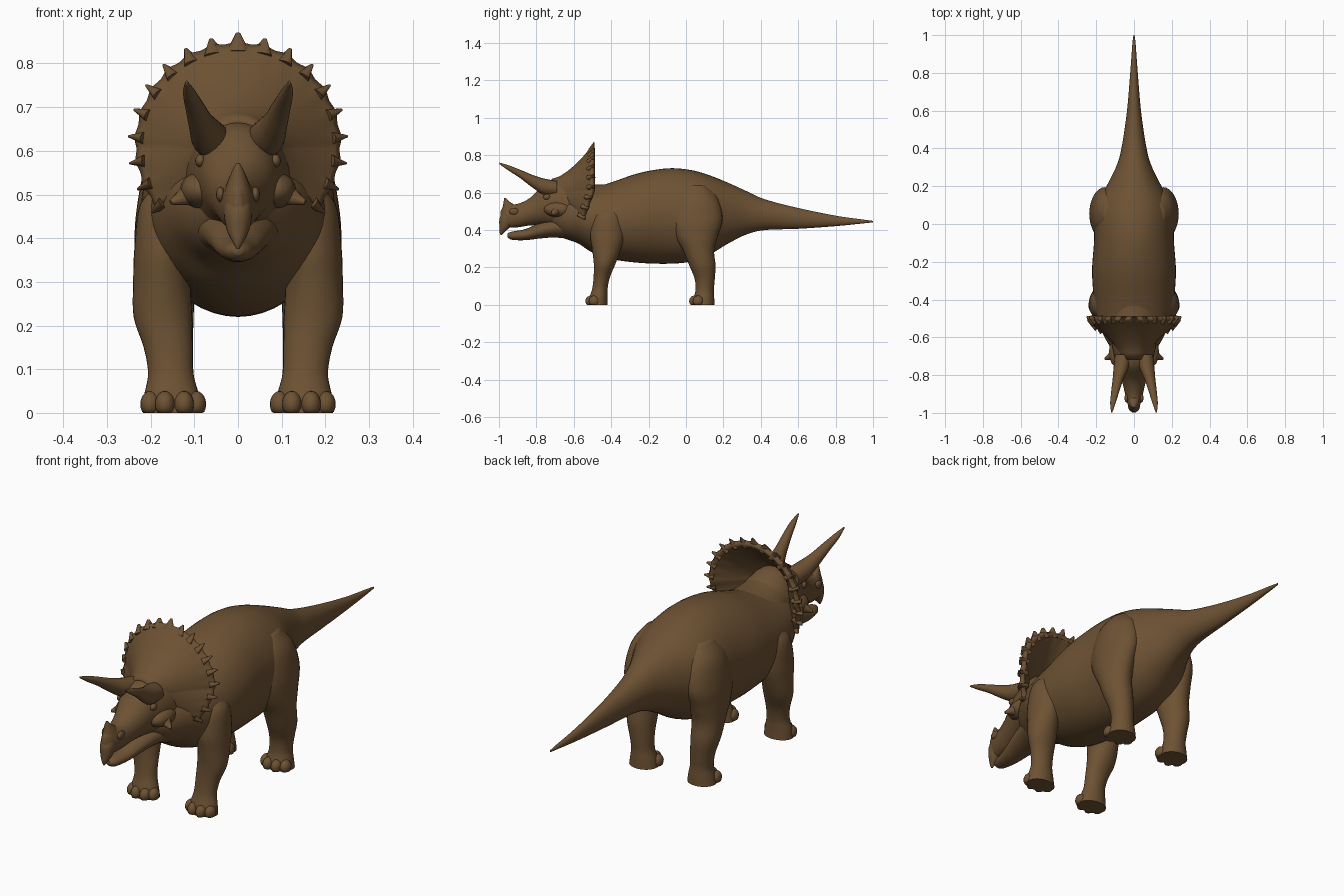
import bpy, bmesh, math
from mathutils import Vector, Matrix

cube = bpy.data.objects.get("Cube")
if cube:
    bpy.data.objects.remove(cube, do_unlink=True)

hide = bpy.data.materials.new("brown hide")
hide.use_nodes = True
hide.diffuse_color = (0.155, 0.085, 0.034, 1)
bsdf = hide.node_tree.nodes["Principled BSDF"]
bsdf.inputs["Base Color"].default_value = hide.diffuse_color
bsdf.inputs["Roughness"].default_value = 0.8


def finish(name, bm, mirror=False, angle=60):
    """Turn a bmesh into a smooth shaded object, optionally with a twin across x."""
    if mirror:
        twin = bmesh.ops.duplicate(bm, geom=bm.verts[:] + bm.edges[:] + bm.faces[:])["geom"]
        for v in twin:
            if isinstance(v, bmesh.types.BMVert):
                v.co.x = -v.co.x
    bmesh.ops.recalc_face_normals(bm, faces=bm.faces[:])
    mesh = bpy.data.meshes.new(name)
    bm.to_mesh(mesh)
    bm.free()
    mesh.materials.append(hide)
    obj = bpy.data.objects.new(name, mesh)
    bpy.context.collection.objects.link(obj)
    bpy.ops.object.select_all(action="DESELECT")
    obj.select_set(True)
    bpy.context.view_layer.objects.active = obj
    bpy.ops.object.shade_smooth_by_angle(angle=math.radians(angle))
    return obj


def spline(rows, steps):
    """Catmull-Rom interpolation through rows of numbers."""
    out = []
    for i in range(len(rows) - 1):
        a, b, c, d = (Vector(rows[max(0, min(len(rows) - 1, i + k))]) for k in (-1, 0, 1, 2))
        for s in range(steps):
            t = s / steps
            out.append(b + (c - a) * t / 2 + (2 * a - 5 * b + 4 * c - d) * t * t / 2
                       + (3 * b - a - 3 * c + d) * t ** 3 / 2)
    return out + [Vector(rows[-1])]


def loft(name, rows, axis="Y", mirror=False, sides=32, steps=5, bm=None):
    """Skin oval rings; each row is x, y, z, half width, half depth."""
    bm = bm or bmesh.new()
    rings = []
    for x, y, z, rx, rd in spline(rows, steps):
        ring = []
        for i in range(sides):
            a = 2 * math.pi * i / sides
            u, w = max(rx, 0.001) * math.cos(a), max(rd, 0.001) * math.sin(a)
            ring.append(bm.verts.new((x + u, y, z + w) if axis == "Y" else (x + u, y + w, z)))
        rings.append(ring)
    for r, q in zip(rings, rings[1:]):
        for i in range(sides):
            j = (i + 1) % sides
            bm.faces.new((r[i], r[j], q[j], q[i]))
    bm.faces.new(rings[0])
    bm.faces.new(rings[-1])
    return finish(name, bm, mirror)


def along_y(name, rows, **kw):
    """Central part; each row is y, bottom, top, half width."""
    return loft(name, [(0, y, (b + t) / 2, w, (t - b) / 2) for y, b, t, w in rows], **kw)


def ball(bm, centre, size):
    m = Matrix.Translation(centre) @ Matrix.Diagonal((*size, 1))
    bmesh.ops.create_uvsphere(bm, u_segments=16, v_segments=10, radius=1, matrix=m)


def cone(bm, base, tip, radius, flat=1):
    d = Vector(tip) - Vector(base)
    rot = d.to_track_quat("Z", "Y").to_matrix().to_4x4()
    m = Matrix.Translation((Vector(base) + Vector(tip)) / 2) @ rot @ Matrix.Diagonal((1, flat, 1, 1))
    bmesh.ops.create_cone(bm, cap_ends=True, segments=12, radius1=radius, radius2=radius * 0.18,
                          depth=d.length, matrix=m)


# Trunk and tail
along_y("body_and_tail", [
    (-0.72, 0.41, 0.54, 0.07), (-0.66, 0.36, 0.58, 0.12), (-0.58, 0.33, 0.61, 0.165),
    (-0.5, 0.28, 0.625, 0.195), (-0.4, 0.245, 0.655, 0.212), (-0.25, 0.225, 0.705, 0.222),
    (-0.1, 0.22, 0.73, 0.212), (0.02, 0.23, 0.722, 0.208), (0.12, 0.265, 0.695, 0.19),
    (0.22, 0.325, 0.655, 0.135), (0.32, 0.375, 0.61, 0.088), (0.42, 0.4, 0.565, 0.063),
    (0.6, 0.407, 0.518, 0.037), (0.8, 0.421, 0.477, 0.02), (0.95, 0.436, 0.456, 0.009),
    (1.0, 0.441, 0.449, 0.003)], sides=48)

# Legs, rows running from the shoulder or hip down to the sole
loft("front_legs", [
    (0.13, -0.41, 0.53, 0.04, 0.04), (0.155, -0.415, 0.48, 0.068, 0.08),
    (0.168, -0.42, 0.38, 0.069, 0.092), (0.174, -0.425, 0.3, 0.066, 0.077),
    (0.172, -0.435, 0.22, 0.067, 0.058), (0.16, -0.45, 0.15, 0.056, 0.044),
    (0.154, -0.46, 0.09, 0.052, 0.041), (0.152, -0.468, 0.04, 0.063, 0.047),
    (0.15, -0.47, 0.0, 0.068, 0.05)], axis="Z", mirror=True)
loft("hind_legs", [
    (0.11, 0.05, 0.64, 0.05, 0.06), (0.135, 0.055, 0.57, 0.075, 0.115),
    (0.155, 0.055, 0.46, 0.078, 0.14), (0.163, 0.055, 0.37, 0.074, 0.115),
    (0.166, 0.068, 0.29, 0.068, 0.083), (0.165, 0.088, 0.21, 0.063, 0.07),
    (0.157, 0.1, 0.14, 0.054, 0.054), (0.152, 0.1, 0.08, 0.051, 0.049),
    (0.15, 0.096, 0.035, 0.06, 0.055), (0.15, 0.095, 0.0, 0.066, 0.057)], axis="Z", mirror=True)

# Toes fanned around the front of each foot, flat at the sole
for name, foot_y in (("front_toes", -0.475), ("hind_toes", 0.08)):
    bm = bmesh.new()
    for deg in (-75, -28, 18, 65):
        a = math.radians(deg)
        ball(bm, (0.15 + 0.056 * math.sin(a), foot_y - 0.036 * math.cos(a), 0.02), (0.023, 0.029, 0.03))
    for v in bm.verts:
        v.co.z = max(v.co.z, 0)
    finish(name, bm, mirror=True)

# Skull, beak and jaw
along_y("skull", [
    (-0.992, 0.43, 0.5, 0.01), (-0.965, 0.415, 0.535, 0.03), (-0.9, 0.415, 0.54, 0.047),
    (-0.83, 0.425, 0.575, 0.064), (-0.76, 0.425, 0.645, 0.087), (-0.7, 0.41, 0.668, 0.105),
    (-0.62, 0.38, 0.68, 0.12), (-0.52, 0.36, 0.64, 0.13)])
loft("beak", [(0, -0.94, 0.5, 0.03, 0.04), (0, -0.957, 0.46, 0.033, 0.04),
              (0, -0.968, 0.42, 0.026, 0.03), (0, -0.983, 0.39, 0.012, 0.014),
              (0, -0.988, 0.375, 0.003, 0.004)], axis="Z", sides=20)
along_y("lower_jaw", [
    (-0.955, 0.362, 0.382, 0.012), (-0.93, 0.348, 0.392, 0.03), (-0.86, 0.346, 0.405, 0.047),
    (-0.78, 0.355, 0.44, 0.066), (-0.7, 0.36, 0.47, 0.085), (-0.6, 0.35, 0.5, 0.11)])
loft("nose_horn", [(0, -0.935, 0.5, 0.034, 0.05), (0, -0.945, 0.53, 0.024, 0.034),
                   (0, -0.96, 0.553, 0.014, 0.015), (0, -0.968, 0.572, 0.004, 0.004)],
     axis="Z", sides=20)

# Brow horns and the bony ridges that carry them
loft("brow_horns", [
    (0.055, -0.69, 0.622, 0.045, 0.04), (0.068, -0.76, 0.633, 0.04, 0.043),
    (0.084, -0.82, 0.661, 0.029, 0.034), (0.1, -0.89, 0.702, 0.021, 0.022),
    (0.112, -0.95, 0.733, 0.014, 0.014), (0.118, -0.998, 0.757, 0.003, 0.004)],
    mirror=True, sides=20)

# Eyes, nostrils, cheek bones and mouth corners
bm = bmesh.new()
ball(bm, (0.086, -0.745, 0.577), (0.012, 0.02, 0.015))
finish("eyes", bm, mirror=True)
bm = bmesh.new()
ball(bm, (0.04, -0.92, 0.5), (0.01, 0.025, 0.018))
finish("nostrils", bm, mirror=True)
bm = bmesh.new()
ball(bm, (0.085, -0.68, 0.51), (0.048, 0.08, 0.042))
cone(bm, (0.1, -0.69, 0.505), (0.154, -0.715, 0.482), 0.032)
finish("cheek_horns", bm, mirror=True)

# Frill: a shallow bowl flaring from the skull to a scalloped rim
CENTRE, RADIUS, START, SWEEP = 0.613, 0.228, -38, 256


def frill_point(f, t):
    a = math.radians(START + SWEEP * f)
    rim_y = -0.495 - 0.05 * max(0, -math.sin(a)) / 0.6
    wave = 1 + 0.012 * math.cos(f * 36 * math.pi) * t ** 6
    r = (0.06 + (RADIUS - 0.06) * t) * wave
    y = -0.715 + (rim_y + 0.715) * t ** 0.65
    return Vector((r * math.cos(a), y, CENTRE - 0.01 * (1 - t) + r * math.sin(a)))


bm = bmesh.new()
COLS, ROWS = 108, 14
grid = [[bm.verts.new(frill_point(i / COLS, j / ROWS)) for j in range(ROWS + 1)] for i in range(COLS + 1)]
for a, b in zip(grid, grid[1:]):
    for j in range(ROWS):
        bm.faces.new((a[j], b[j], b[j + 1], a[j + 1]))
frill = finish("frill", bm)
shell = frill.modifiers.new("thickness", "SOLIDIFY")
shell.thickness = 0.022
shell.offset = 0

# Bony points around the rim
bm = bmesh.new()
for k in range(19):
    rim, inner = frill_point(k / 18, 1), frill_point(k / 18, 0.9)
    out = Vector((rim.x, 0, rim.z - CENTRE)).normalized()
    reach = 0.026 if k == 9 else 0.02
    cone(bm, inner, rim + out * reach + Vector((0, 0.004, 0)), 0.028, 0.55)
finish("frill_points", bm)

# Neck muscle filling the hollow behind the frill
along_y("neck", [(-0.66, 0.4, 0.66, 0.1), (-0.58, 0.36, 0.655, 0.13),
                 (-0.5, 0.33, 0.645, 0.15), (-0.4, 0.32, 0.645, 0.15)])
